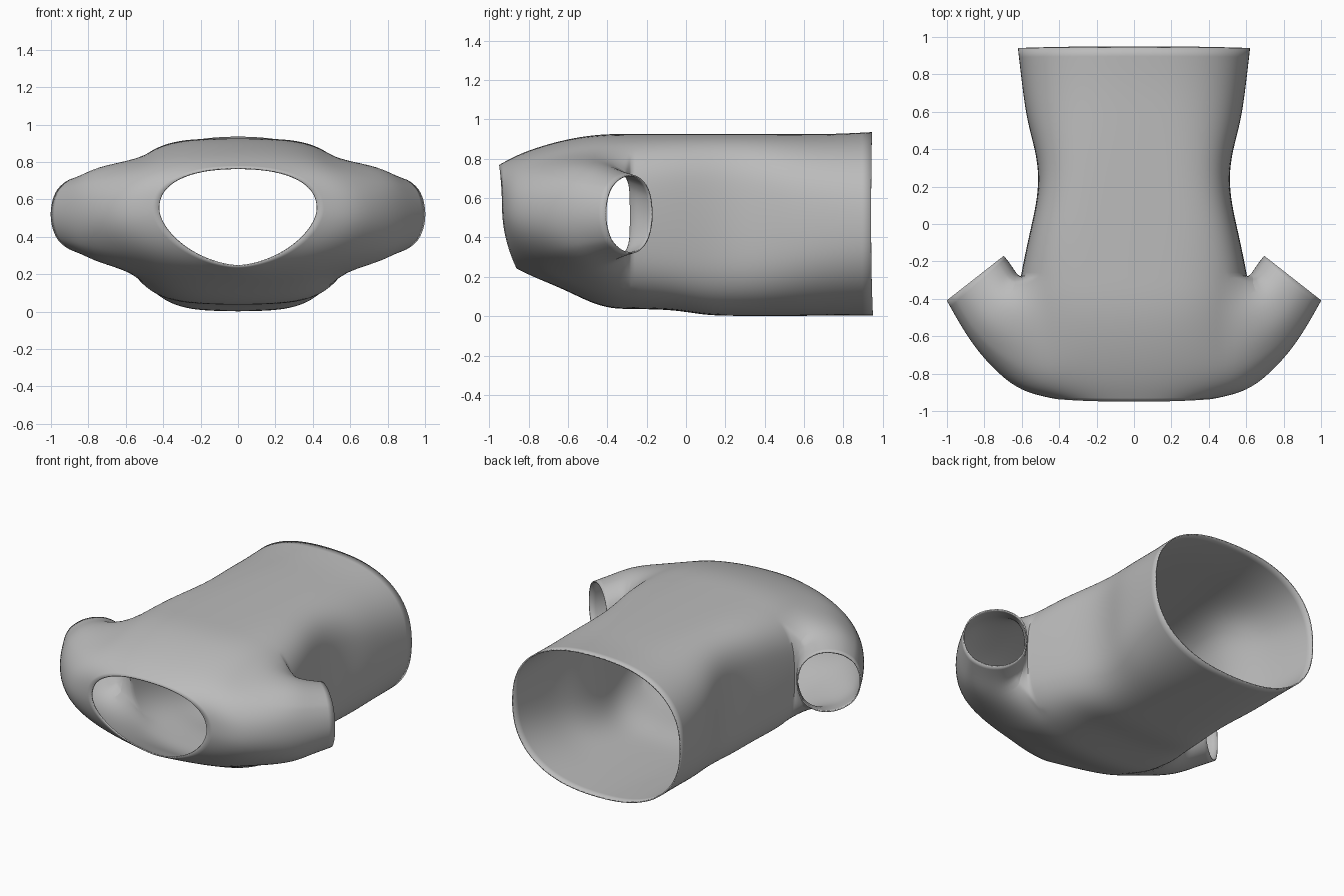
import bpy, bmesh, math
from mathutils import Vector

if "Cube" in bpy.data.objects:
    bpy.data.objects.remove(bpy.data.objects["Cube"])

N = 32          # points round the torso
K = 4           # half height of the armhole, in points
FIRST, LAST = 2, 6   # torso rings that bound the armhole

# y at top, side, bottom; half width; z bottom, z widest, z top; roundness bottom, top
RINGS = [
    (-.95, -.935, -.86, .425, .24, .55, .77, 1.7, 2.3),
    (-.87, -.905, -.78, .575, .20, .53, .815, 1.9, 2.3),
    (-.77, -.84, -.68, .69, .16, .52, .855, 2.1, 2.3),
    (-.64, -.70, -.58, .67, .115, .51, .893, 2.3, 2.5),
    (-.50, -.53, -.48, .64, .065, .50, .92, 2.5, 2.8),
    (-.38, -.39, -.38, .62, .036, .49, .928, 2.8, 3.1),
    (-.28, -.28, -.28, .607, .035, .48, .928, 3.1, 3.3),
    (-.20, -.20, -.20, .592, .034, .48, .928, 3.3, 3.5),
    (-.05, -.05, -.05, .56, .03, .48, .928, 3.5, 3.8),
    (.10, .10, .10, .525, .002, .475, .928, 3.5, 3.9),
    (.25, .25, .25, .508, 0, .47, .928, 3.4, 3.8),
    (.40, .40, .40, .53, 0, .47, .928, 3.1, 3.4),
    (.55, .55, .55, .575, 0, .47, .928, 2.8, 2.9),
    (.75, .75, .75, .602, 0, .47, .927, 2.5, 2.6),
    (.945, .94, .95, .624, 0, .47, .938, 2.35, 2.4),
]
# outer x, y; inner x, y; half height
SLEEVE = [
    (.83, -.695, .622, -.262, .275),
    (.925, -.55, .65, -.215, .235),
    (1.003, -.41, .69, -.165, .208),
]


def power(v, n):
    return math.copysign(abs(v) ** (2 / n), v)


def torso_point(ring, j):
    yt, ys, yb, hw, zb, zm, zt, nb, nt = ring
    t = 2 * math.pi * j / N
    c, s = math.cos(t), math.sin(t)
    if abs(c) < 1e-6:
        c = 0
    if abs(s) < 1e-6:
        s = 0
    n, ye, r = (nt, yt, zt - zm) if s >= 0 else (nb, yb, zm - zb)
    v = power(s, n)
    return Vector((hw * power(c, n), ys + (ye - ys) * v * v, zm + r * v))


bm = bmesh.new()
crease = bm.edges.layers.float.new("crease_edge")

# Torso: lofted rings from neck to hem, leaving the armholes open
grid = [[bm.verts.new(torso_point(r, j)) for j in range(N)] for r in RINGS]
for i in range(len(RINGS) - 1):
    for j in range(N):
        side = (j + K) % N < 2 * K or (j + K - N // 2) % N < 2 * K
        if FIRST <= i < LAST and side:
            continue
        k = (j + 1) % N
        bm.faces.new((grid[i][j], grid[i][k], grid[i + 1][k], grid[i + 1][j]))

# Sleeves: continue each armhole edge out to the cuff
for sgn, mid in ((1, 0), (-1, N // 2)):
    js = [(mid + d) % N for d in range(-K, K + 1)]
    loop = [grid[FIRST][j] for j in js]
    loop += [grid[i][js[-1]] for i in range(FIRST + 1, LAST)]
    loop += [grid[LAST][j] for j in reversed(js)]
    loop += [grid[i][js[0]] for i in range(LAST - 1, FIRST, -1)]
    angles = [math.atan2((v.co.z - .51) / .32, -(v.co.y + .56) / .28) for v in loop]
    prev = loop
    for ox, oy, ix, iy, h in SLEEVE:
        ring = []
        for a in angles:
            f = (1 + math.cos(a)) / 2
            ring.append(bm.verts.new((sgn * (ix + (ox - ix) * f),
                                      iy + (oy - iy) * f,
                                      .52 + h * math.sin(a))))
        for p in range(len(loop)):
            q = (p + 1) % len(loop)
            bm.faces.new((prev[p], prev[q], ring[q], ring[p]))
        prev = ring
    # Armpit seam: a fairly crisp fold
    for a, b in zip(js, js[1:]):
        bm.edges.get((grid[LAST][a], grid[LAST][b]))[crease] = .7

bmesh.ops.recalc_face_normals(bm, faces=bm.faces)
mesh = bpy.data.meshes.new("shirt")
bm.to_mesh(mesh)
bm.free()
shirt = bpy.data.objects.new("shirt", mesh)
bpy.context.collection.objects.link(shirt)

# Mid-grey cloth
cloth = bpy.data.materials.new("grey_cloth")
cloth.diffuse_color = (.5, .5, .5, 1)
cloth.use_nodes = True
cloth.node_tree.nodes["Principled BSDF"].inputs["Base Color"].default_value = cloth.diffuse_color
mesh.materials.append(cloth)

# Smooth cloth with a thin edge
sub = shirt.modifiers.new("smooth", 'SUBSURF')
sub.levels = sub.render_levels = 2
sol = shirt.modifiers.new("cloth_thickness", 'SOLIDIFY')
sol.thickness = .008
sol.offset = -1

bpy.context.view_layer.objects.active = shirt
shirt.select_set(True)
bpy.ops.object.shade_smooth_by_angle(angle=math.radians(50))
